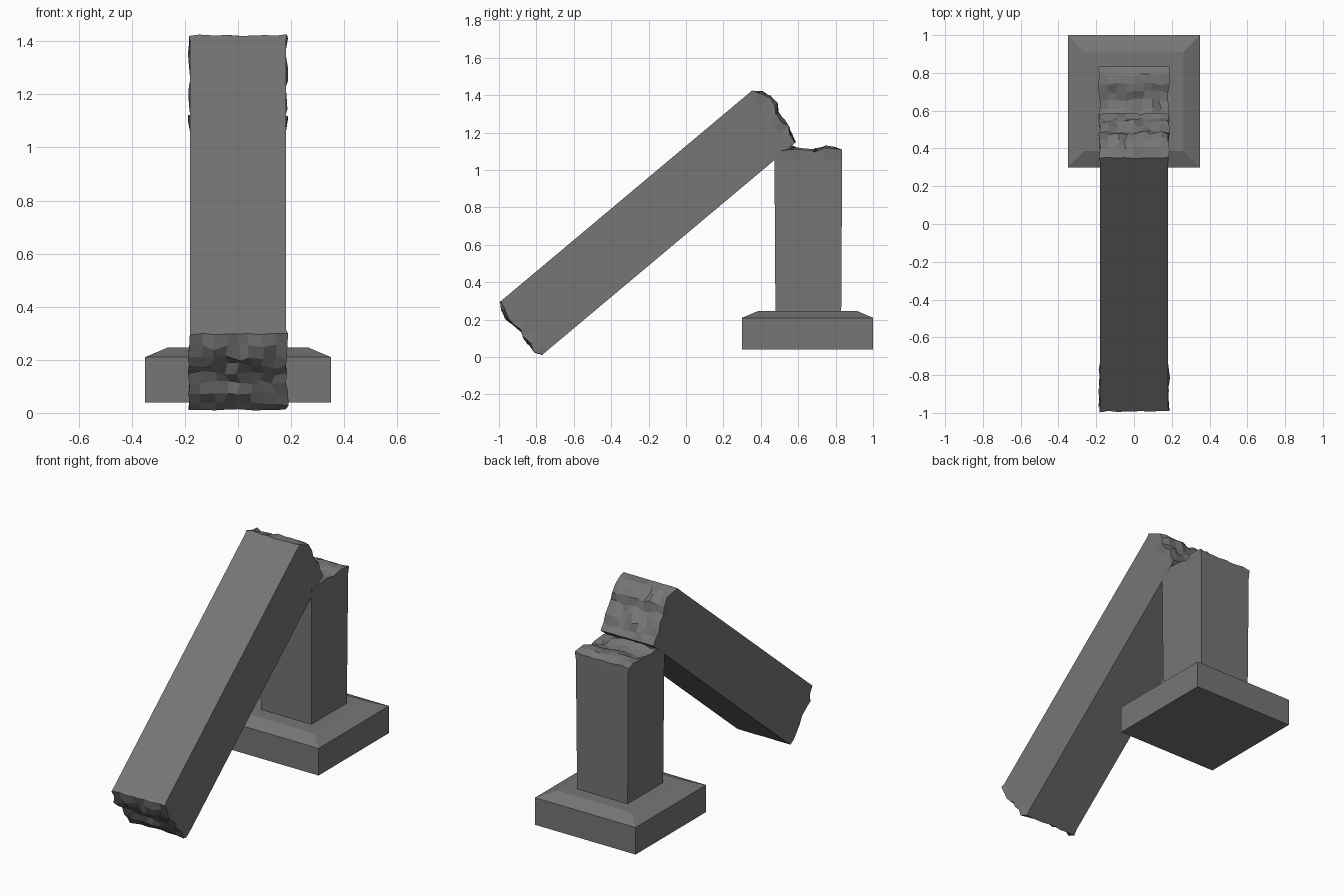
import bpy, bmesh, math, random
from mathutils import Matrix, Vector

if "Cube" in bpy.data.objects:
    bpy.data.objects.remove(bpy.data.objects["Cube"])

random.seed(4)
stone = bpy.data.materials.new("dark_stone")
stone.diffuse_color = (0.18, 0.18, 0.18, 1)
stone.use_nodes = True
stone.node_tree.nodes["Principled BSDF"].inputs["Base Color"].default_value = stone.diffuse_color
N = 8  # cells across a broken end


def finish(name, bm, matrix):
    bmesh.ops.recalc_face_normals(bm, faces=bm.faces)
    me = bpy.data.meshes.new(name)
    bm.to_mesh(me)
    bm.free()
    me.materials.append(stone)
    ob = bpy.data.objects.new(name, me)
    bpy.context.collection.objects.link(ob)
    ob.matrix_world = matrix
    return ob


def end_cap(bm, half, z, sign, profile):
    """Grid across the end, raised by profile along y; returns its rim loop."""
    g = {}
    for i in range(N + 1):
        for j in range(N + 1):
            u, v = i / N * 2 - 1, j / N * 2 - 1
            x, y, h = u * half, v * half, 0
            if profile:
                rim_y, rim_x = j in (0, N), i in (0, N)
                h = profile[j] - random.uniform(0, 0.012 if rim_y else 0.026)
                if rim_x:
                    x += random.uniform(-0.003, 0.009) * u
                else:
                    x += random.uniform(-0.012, 0.012)
                if not rim_y:
                    y += random.uniform(-0.01, 0.01)
            g[i, j] = bm.verts.new((x, y, z + sign * h))
    for i in range(N):
        for j in range(N):
            bm.faces.new((g[i, j], g[i + 1, j], g[i + 1, j + 1], g[i, j + 1]))
    return [g[k] for k in RIM]


RIM = ([(i, 0) for i in range(N)] + [(N, j) for j in range(N)]
       + [(i, N) for i in range(N, 0, -1)] + [(0, j) for j in range(N, 0, -1)])


def broken_block(name, length, half0, half1, low, high, matrix):
    bm = bmesh.new()
    rings = [end_cap(bm, half0, 0, -1, low)]
    # clean rings keep the long sides flat
    for z, h in ((0.03, half0), (length - 0.03, half1)):
        rings.append([bm.verts.new(((i / N * 2 - 1) * h, (j / N * 2 - 1) * h, z))
                      for i, j in RIM])
    rings.append(end_cap(bm, half1, length, 1, high))
    for a, b in zip(rings, rings[1:]):
        for k in range(len(RIM)):
            m = (k + 1) % len(RIM)
            bm.faces.new((a[k], a[m], b[m], b[k]))
    return finish(name, bm, matrix)


# plinth with a sloped upper edge
bm = bmesh.new()
levels = [(0.35, 0.04), (0.35, 0.21), (0.263, 0.247)]
loops = [[bm.verts.new((sx * h, sy * h, z))
          for sx, sy in ((-1, -1), (1, -1), (1, 1), (-1, 1))] for h, z in levels]
for a, b in zip(loops, loops[1:]):
    for k in range(4):
        bm.faces.new((a[k], a[(k + 1) % 4], b[(k + 1) % 4], b[k]))
bm.faces.new(loops[0])
bm.faces.new(loops[-1])
finish("plinth", bm, Matrix.Translation((0, 0.65, 0)))

# standing stump with a broken top
broken_block("standing_stump", 0.86, 0.176, 0.181, None,
             [.015, .032, .042, .034, .025, .032, .045, .036, .02],
             Matrix.Translation((0, 0.654, 0.23)))

# fallen shaft leaning on the stump, broken at both ends
start, end = Vector((0, -0.88, 0.155)), Vector((0, 0.468, 1.285))
d = end - start
tilt = -math.atan2(d.y, d.z)
broken_block("fallen_shaft", d.length, 0.181, 0.181,
             [.003, .028, .036, .028, .02, .028, .034, .034, .012],
             [.004, .045, .062, .066, .045, .038, .032, .02, .006],
             Matrix.Translation(start) @ Matrix.Rotation(tilt, 4, 'X'))
